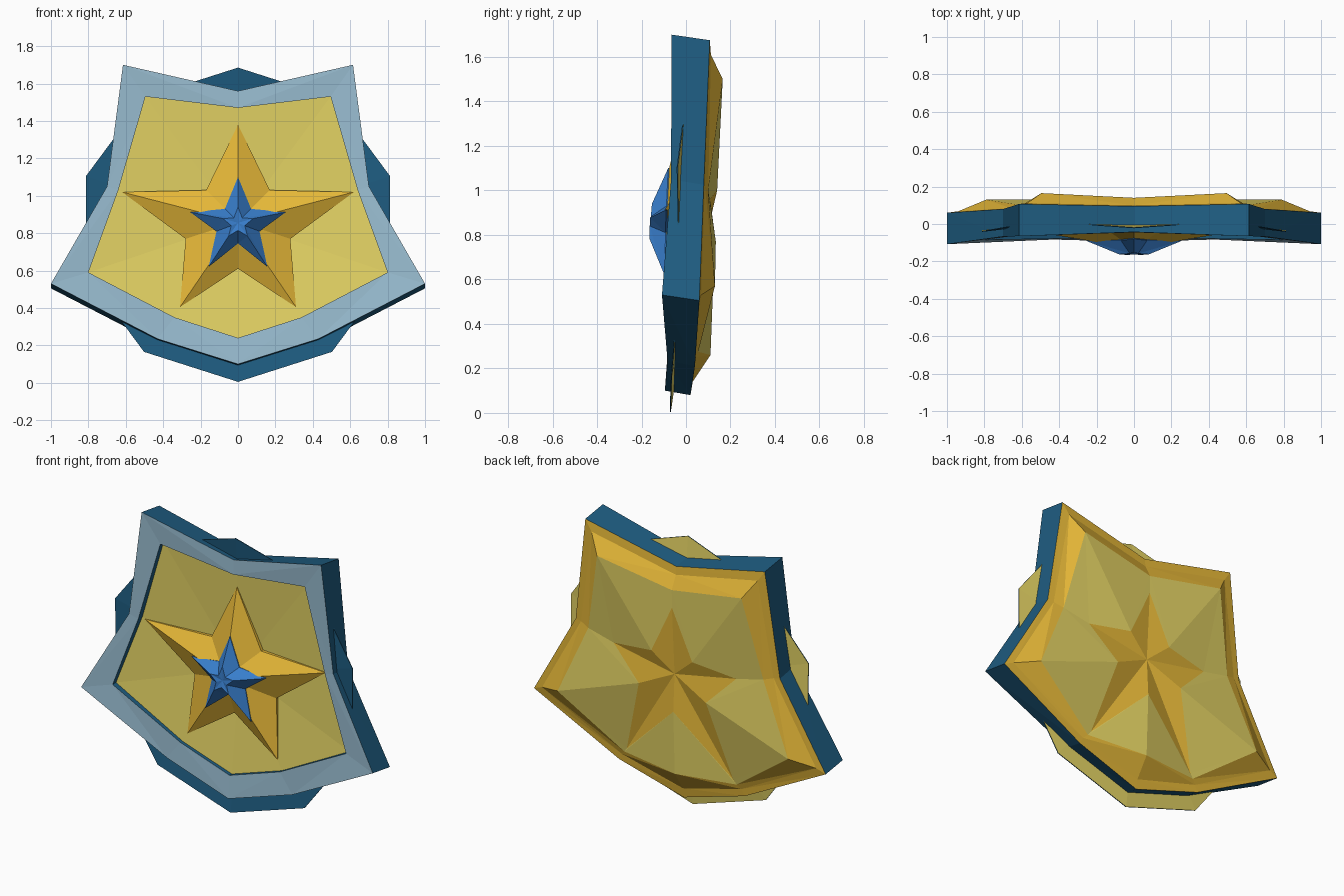
import bpy, bmesh, math

if "Cube" in bpy.data.objects:
    bpy.data.objects.remove(bpy.data.objects["Cube"])


def srgb(r, g, b):
    f = lambda c: (c / 255 / 12.92) if c < 11 else ((c / 255 + 0.055) / 1.055) ** 2.4
    return (f(r), f(g), f(b), 1.0)


def material(name, rgb):
    m = bpy.data.materials.new(name)
    m.diffuse_color = srgb(*rgb)
    m.use_nodes = True
    m.node_tree.nodes["Principled BSDF"].inputs["Base Color"].default_value = m.diffuse_color
    return m


NAVY = material("dark blue", (30, 92, 128))
PALE = material("pale blue", (154, 190, 210))
YELLOW = material("soft yellow", (228, 211, 100))
GOLD = material("gold", (230, 184, 56))
BLUE = material("bright blue", (56, 126, 204))


def mirror_ring(half):
    """Six points from top to bottom become a ten-point closed ring."""
    return half + [(-x, y, z) for x, y, z in half[-2:0:-1]]


def loft(name, first, rings, last, mats):
    """Fan from a centre point, bands between rings, fan to the last point."""
    bm = bmesh.new()
    mat_list = list(dict.fromkeys(mats))
    loops = [[bm.verts.new(p) for p in r] for r in rings]
    n = len(loops[0])

    def face(verts, mat):
        bm.faces.new(verts).material_index = mat_list.index(mat)

    a, b = bm.verts.new(first), bm.verts.new(last)
    for i in range(n):
        j = (i + 1) % n
        face((a, loops[0][i], loops[0][j]), mats[0])
        for k in range(len(loops) - 1):
            p, q = loops[k], loops[k + 1]
            # split each band quad, mirrored left to right
            if i < n // 2:
                face((p[i], q[i], q[j]), mats[k + 1])
                face((p[i], q[j], p[j]), mats[k + 1])
            else:
                face((p[i], q[i], p[j]), mats[k + 1])
                face((p[j], q[i], q[j]), mats[k + 1])
        face((b, loops[-1][j], loops[-1][i]), mats[-1])
    bmesh.ops.recalc_face_normals(bm, faces=bm.faces[:])
    me = bpy.data.meshes.new(name)
    bm.to_mesh(me)
    bm.free()
    for m in mat_list:
        me.materials.append(m)
    ob = bpy.data.objects.new(name, me)
    bpy.context.collection.objects.link(ob)
    return ob


def flat(ring, y):
    return [(p[0], y, p[2]) for p in ring]


# Shield body: recessed panel, rim, outer wall, flange, back bevel, sunk back star
rim = mirror_ring([(0, -.045, 1.47), (.495, -.054, 1.53), (.64, -.063, 1.03),
                   (.80, -.085, .59), (.34, -.077, .35), (0, -.083, .24)])
depth = [-.012, -.022, -.022, -.052, -.056, -.06]
depth += depth[-2:0:-1]
panel = [(p[0], y, p[2]) for p, y in zip(rim, depth)]
front = mirror_ring([(0, -.043, 1.56), (.615, -.065, 1.70), (.70, -.067, 1.05),
                     (1.0, -.108, .53), (.43, -.083, .235), (0, -.095, .10)])
back = mirror_ring([(0, .095, 1.54), (.615, .107, 1.675), (.70, .08, 1.025),
                    (1.0, .06, .505), (.43, .04, .21), (0, .02, .08)])
flange = mirror_ring([(0, .10, 1.49), (.57, .112, 1.61), (.66, .085, 1.02),
                      (.94, .068, .53), (.41, .044, .25), (0, .03, .14)])
bevel = mirror_ring([(0, .14, 1.41), (.495, .165, 1.50), (.60, .10, 1.0),
                     (.79, .13, .57), (.385, .055, .275), (0, .11, .26)])
back_star = mirror_ring([(0, .138, 1.30), (.14, .14, 1.0), (.42, .108, .96),
                         (.23, .134, .77), (.365, .058, .30), (0, .125, .65)])
loft("shield_body", (0, .015, .86), [panel, rim, front, back, flange, bevel, back_star],
     (0, .112, .88), [YELLOW, NAVY, PALE, NAVY, GOLD, GOLD, YELLOW, GOLD])

# Thin dished ten-sided disc showing as ears around the shield
ear_y = [-.023, .012, -.042, -.034, -.068, -.073]
ear_y += ear_y[-2:0:-1]
disc = [(.855 * math.sin(i * math.pi / 5), y, .845 + .84 * math.cos(i * math.pi / 5))
        for i, y in enumerate(ear_y)]
disc_back = [(x, y + .005, z) for x, y, z in disc]
loft("backing_disc", (0, .05, .845), [disc, disc_back], (0, .055, .845),
     [NAVY, NAVY, YELLOW])

# Faceted gold star on the front
star = mirror_ring([(0, -.012, 1.38), (.17, -.016, 1.03), (.62, -.026, 1.02),
                    (.28, -.024, .77), (.31, -.053, .405), (0, -.034, .61)])
loft("front_gold_star", (0, -.13, .86), [star, flat(star, .03)], (0, .03, .86),
     [GOLD, GOLD, GOLD])

# Bright blue star with a small dished star at its crown
blue = mirror_ring([(0, -.08, 1.10), (.07, -.088, .93), (.255, -.09, .912),
                    (.115, -.092, .81), (.157, -.097, .62), (0, -.094, .745)])
crown = mirror_ring([(0, -.153, .94), (.022, -.158, .882), (.08, -.162, .878),
                     (.036, -.163, .84), (.05, -.165, .785), (0, -.164, .815)])
loft("blue_star", (0, -.153, .855), [crown, blue, flat(blue, -.05)], (0, -.05, .86),
     [BLUE, BLUE, BLUE, BLUE])
